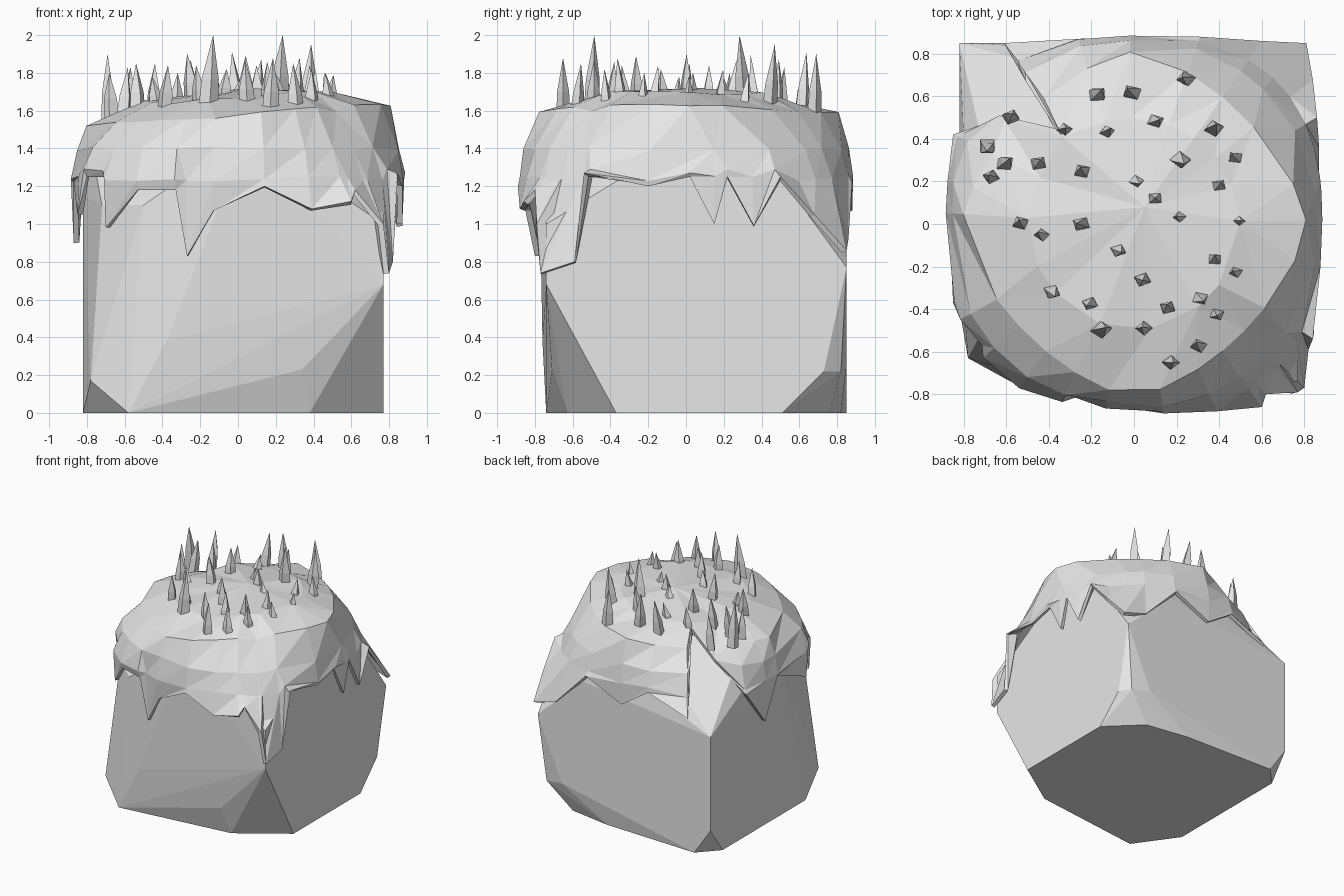
import bpy, bmesh, math, random
from mathutils import Vector

if "Cube" in bpy.data.objects:
    bpy.data.objects.remove(bpy.data.objects["Cube"])
random.seed(4)

grey = bpy.data.materials.new("light_grey")
grey.use_nodes = True
grey.diffuse_color = (0.8, 0.8, 0.8, 1)
grey.node_tree.nodes["Principled BSDF"].inputs["Base Color"].default_value = (0.8, 0.8, 0.8, 1)


def finish(bm, name):
    bmesh.ops.recalc_face_normals(bm, faces=bm.faces)
    mesh = bpy.data.meshes.new(name)
    bm.to_mesh(mesh)
    bm.free()
    mesh.materials.append(grey)
    obj = bpy.data.objects.new(name, mesh)
    bpy.context.collection.objects.link(obj)
    return obj


# Boulder: a chiselled convex block
base = [(.38, -.63), (.77, -.37), (.77, .51), (.51, .76), (.15, .82),
        (-.67, .85), (-.82, .69), (-.82, -.40), (-.58, -.74)]
sides = [(-.78, -.63, .17), (-.38, -.76, .38), (-.12, -.71, .20), (.34, -.71, .23),
         (.77, -.74, .68), (.77, .73, .22), (.71, .82, .22), (.55, .85, .25),
         (-.82, .85, .22), (.77, -.74, 1.0), (.77, .85, .77), (.77, .50, 1.25),
         (.35, .85, 1.15), (-.82, .85, 1.0), (-.72, -.52, 1.1), (-.50, -.72, 1.1),
         (-.82, -.10, 1.15)]
crown = [(.05, -.78, 1.48), (.77, .05, 1.48), (.2, .80, 1.40), (-.78, -.05, 1.42),
         (-.10, .66, 1.56), (-.66, .15, 1.56), (.45, .1, 1.63), (-.1, -.4, 1.58),
         (.1, .45, 1.63), (-.4, 0, 1.58)]
bm = bmesh.new()
for p in [(x, y, 0) for x, y in base] + sides + crown:
    bm.verts.new(p)
bmesh.ops.convex_hull(bm, input=bm.verts)
finish(bm, "boulder")

# Cap: ragged lower edge, counter-clockwise from the front
fringe = [(-.70, -.62, .98), (-.53, -.76, 1.18), (-.33, -.82, 1.18), (-.27, -.80, .83),
          (-.13, -.85, 1.07), (.14, -.89, 1.2), (.39, -.88, 1.08), (.60, -.86, 1.12),
          (.62, -.80, 1.18), (.77, -.79, 1.0), (.80, -.77, .74), (.82, -.59, .80),
          (.84, -.54, 1.27), (.87, -.20, 1.2), (.87, .02, 1.25), (.87, .15, 1.0),
          (.87, .22, 1.25), (.87, .36, .99), (.86, .50, 1.25), (.84, .68, 1.05),
          (.81, .85, .86), (.60, .86, .92), (.31, .88, 1.22), (-.02, .88, 1.07),
          (-.26, .87, 1.23), (-.61, .85, 1.1), (-.50, .66, 1.4), (-.36, .44, 1.6),
          (-.62, .50, 1.43), (-.85, .42, 1.2), (-.87, .20, .90), (-.87, .05, 1.22),
          (-.85, -.37, 1.05), (-.80, -.44, 1.25), (-.70, -.56, 1.25)]
# Ring rows above the edge: reach, squareness, height
rows = [(.885, 2.5, 1.24), (.87, 2.05, 1.40), (.81, 1.5, 1.58), (.50, 1.9, 1.67)]


def ring_point(p, k, reach, power, z):
    r = math.hypot(p[0], p[1])
    c, s = p[0] / r, p[1] / r
    d = reach / (abs(c) ** power + abs(s) ** power) ** (1 / power)
    d = min(d, r * (1.02 - .04 * k))
    z = max(z, p[2] + .03 * (k + 1)) + (.06 * c * d if k > 1 else 0)
    return Vector((c * d, s * d, z + random.uniform(-.015, .015)))


bm = bmesh.new()
rings = [[bm.verts.new(p) for p in fringe]]
for k, row in enumerate(rows):
    rings.append([bm.verts.new(ring_point(p, k, *row)) for p in fringe])
top = bm.verts.new((.05, .08, 1.72))
n = len(fringe)
for i in range(n):
    j = (i + 1) % n
    for lo, hi in zip(rings, rings[1:]):
        bm.faces.new((lo[i], lo[j], hi[j]))
        bm.faces.new((lo[i], hi[j], hi[i]))
    bm.faces.new((rings[-1][i], rings[-1][j], top))
# Merge crowded upper points into broad facets
upper = [v for ring in rings[2:] for v in ring]
bmesh.ops.remove_doubles(bm, verts=upper, dist=.13)
cap = finish(bm, "ragged_cap")
thick = cap.modifiers.new("thickness", 'SOLIDIFY')
thick.thickness = .03
thick.offset = -1

# Spikes: position and tip height
spikes = [(-.58, .50, 1.83), (-.69, .37, 1.90), (-.61, .28, 1.83), (-.67, .22, 1.80),
          (-.45, .28, 1.85), (-.33, .44, 1.80), (-.18, .60, 1.88), (-.14, .42, 1.78),
          (0, .61, 1.91), (.09, .48, 1.87), (.25, .68, 1.90), (.37, .44, 1.95),
          (.49, .30, 1.80), (.21, .31, 2.00), (.39, .17, 1.82), (0, .21, 1.80),
          (-.24, .24, 1.87), (.10, .12, 1.84), (.23, .03, 1.80), (.48, .01, 1.79),
          (-.53, 0, 1.85), (-.42, -.06, 1.78), (-.24, 0, 1.90), (-.08, -.12, 1.82),
          (.38, -.18, 1.84), (.49, -.23, 1.80), (.04, -.26, 1.89), (-.39, -.31, 1.84),
          (-.20, -.37, 1.84), (.16, -.40, 1.86), (.30, -.34, 1.88), (.39, -.42, 1.82),
          (-.16, -.50, 2.00), (.05, -.49, 1.87), (.17, -.65, 1.88), (.31, -.58, 1.85)]
bm = bmesh.new()
for x, y, tip in spikes:
    z0 = 1.66 - .16 * math.hypot(x, y)
    w = .036 + .06 * (tip - 1.7)
    turn = random.uniform(0, math.pi)
    lean = Vector((random.uniform(-.035, .035), random.uniform(-.035, .035), 0))
    levels = []
    for z, k in ((z0, 1), (z0 + .45 * (tip - z0), .85)):
        shift = lean * (z - z0) / (tip - z0)
        levels.append([bm.verts.new((x + shift.x + w * k * math.cos(turn + a * math.pi / 2),
                                     y + shift.y + w * k * .8 * math.sin(turn + a * math.pi / 2), z))
                       for a in range(4)])
    apex = bm.verts.new((x + lean.x, y + lean.y, tip))
    low, mid = levels
    bm.faces.new(low[::-1])
    for a in range(4):
        b = (a + 1) % 4
        bm.faces.new((low[a], low[b], mid[b], mid[a]))
        bm.faces.new((mid[a], mid[b], apex))
finish(bm, "spikes")
